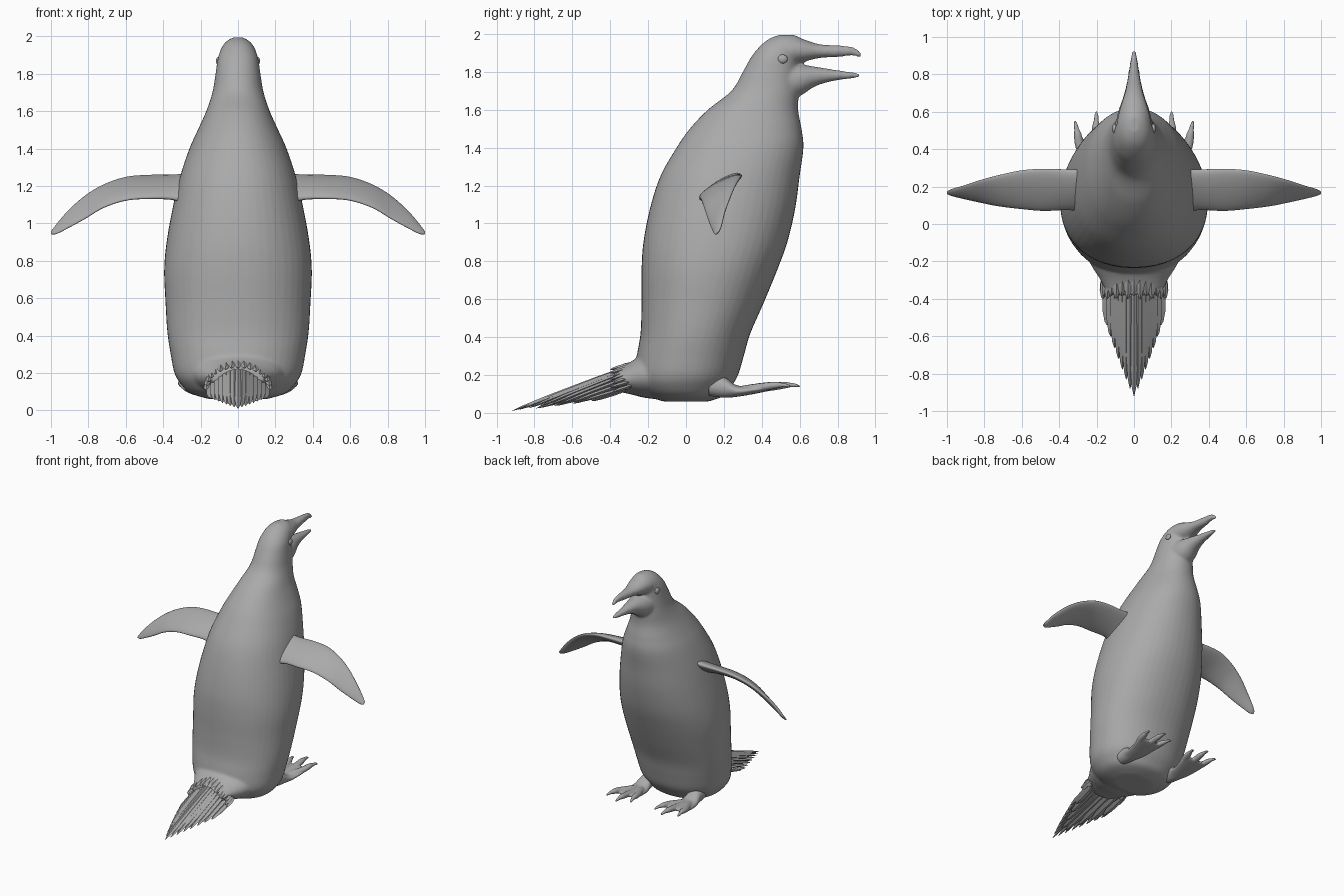
import bpy, bmesh, math
from mathutils import Vector as V

if "Cube" in bpy.data.objects:
    bpy.data.objects.remove(bpy.data.objects["Cube"])

grey = bpy.data.materials.new("plumage grey")
grey.diffuse_color = (0.4, 0.4, 0.4, 1)
grey.use_nodes = True
grey.node_tree.nodes["Principled BSDF"].inputs["Base Color"].default_value = grey.diffuse_color


def spline(rows, steps):
    """Catmull-Rom interpolation through rows of numbers."""
    out = []
    for i in range(len(rows) - 1):
        a, b, c, d = (rows[max(0, min(len(rows) - 1, i + k))] for k in (-1, 0, 1, 2))
        for s in range(steps):
            t = s / steps
            out.append([0.5 * (2 * q + (r - p) * t + (2 * p - 5 * q + 4 * r - w) * t * t
                               + (3 * q - p - 3 * r + w) * t ** 3)
                        for p, q, r, w in zip(a, b, c, d)])
    return out + [list(rows[-1])]


def loft(bm, stations, sides=32, power=2.0):
    """Skin superellipse rings given as (centre, half axis, half axis)."""
    def bend(v):
        return math.copysign(abs(v) ** (2 / power), v)
    rings = []
    for c, a, b in stations:
        angles = [2 * math.pi * k / sides for k in range(sides)]
        rings.append([bm.verts.new(c + a * bend(math.cos(t)) + b * bend(math.sin(t)))
                      for t in angles])
    for r, s in zip(rings, rings[1:]):
        for k in range(sides):
            n = (k + 1) % sides
            bm.faces.new((r[k], r[n], s[n], s[k]))
    bm.faces.new(rings[0][::-1])
    bm.faces.new(rings[-1])


def upright(rows, steps=5):
    """(z, back y, front y, half width) to stations."""
    return [(V((0, (b + f) / 2, z)), V((w, 0, 0)), V((0, (f - b) / 2, 0)))
            for z, b, f, w in spline(rows, steps)]


def lengthwise(rows, steps=5, x=0):
    """(y, low z, high z, half width) to stations."""
    return [(V((x, y, (l + h) / 2)), V((w, 0, 0)), V((0, 0, (h - l) / 2)))
            for y, l, h, w in spline(rows, steps)]


def finish(name, bm, angle=60):
    bmesh.ops.recalc_face_normals(bm, faces=bm.faces[:])
    me = bpy.data.meshes.new(name)
    bm.to_mesh(me)
    bm.free()
    me.materials.append(grey)
    ob = bpy.data.objects.new(name, me)
    bpy.context.collection.objects.link(ob)
    bpy.ops.object.select_all(action='DESELECT')
    ob.select_set(True)
    bpy.context.view_layer.objects.active = ob
    bpy.ops.object.shade_smooth_by_angle(angle=math.radians(angle))
    return ob


def mirror(ob):
    ob.modifiers.new("Mirror", 'MIRROR')


def fuse(ob, voxel, smooth):
    m = ob.modifiers.new("Fuse", 'REMESH')
    m.mode, m.voxel_size, m.use_smooth_shade = 'VOXEL', voxel, True
    m = ob.modifiers.new("Soften", 'SMOOTH')
    m.factor, m.iterations = 0.5, smooth


# Torso, neck and head
bm = bmesh.new()
loft(bm, upright([
    (0.06, -0.12, 0.12, 0.15), (0.09, -0.2, 0.2, 0.25), (0.14, -0.25, 0.24, 0.305),
    (0.2, -0.27, 0.275, 0.34), (0.3, -0.26, 0.305, 0.36), (0.42, -0.24, 0.34, 0.378),
    (0.58, -0.235, 0.41, 0.388), (0.75, -0.235, 0.48, 0.395), (0.9, -0.225, 0.535, 0.382),
    (1.08, -0.19, 0.577, 0.35), (1.25, -0.135, 0.6, 0.31), (1.4, -0.05, 0.62, 0.26),
    (1.5, 0.02, 0.61, 0.215), (1.6, 0.115, 0.592, 0.17), (1.7, 0.24, 0.595, 0.137),
    (1.8, 0.3, 0.59, 0.12), (1.88, 0.345, 0.59, 0.108), (1.94, 0.395, 0.615, 0.088),
    (1.975, 0.44, 0.61, 0.06), (1.995, 0.49, 0.57, 0.025)]), 48, 2.15)
# Upper and lower beak
loft(bm, lengthwise([
    (0.42, 1.85, 1.96, 0.07), (0.52, 1.835, 1.985, 0.092), (0.6, 1.848, 1.978, 0.08),
    (0.7, 1.872, 1.947, 0.05), (0.8, 1.878, 1.94, 0.03), (0.88, 1.885, 1.932, 0.018),
    (0.927, 1.872, 1.9, 0.01)]))
loft(bm, lengthwise([
    (0.42, 1.66, 1.83, 0.1), (0.52, 1.655, 1.845, 0.1), (0.6, 1.672, 1.84, 0.085),
    (0.68, 1.722, 1.828, 0.058), (0.76, 1.748, 1.815, 0.038), (0.85, 1.762, 1.802, 0.024),
    (0.92, 1.77, 1.792, 0.011)]))
# Rump under the tail feathers
loft(bm, lengthwise([
    (0, 0.07, 0.36, 0.28), (-0.12, 0.07, 0.35, 0.275), (-0.22, 0.08, 0.315, 0.23),
    (-0.3, 0.1, 0.265, 0.18), (-0.38, 0.115, 0.225, 0.14)]))
fuse(finish("body", bm), 0.0095, 8)

# Eyes
bm = bmesh.new()
bmesh.ops.create_uvsphere(bm, u_segments=20, v_segments=12, radius=0.026)
bmesh.ops.scale(bm, verts=bm.verts[:], vec=(0.5, 1, 0.9))
bmesh.ops.translate(bm, verts=bm.verts[:], vec=(0.104, 0.51, 1.868))
mirror(finish("eye", bm))

# Flippers: (x, leading y, leading z, trailing y, trailing z, half thickness)
bm = bmesh.new()
rows = spline([
    (0.24, 0.29, 1.27, 0.05, 1.09, 0.045), (0.34, 0.29, 1.255, 0.075, 1.13, 0.034),
    (0.48, 0.295, 1.255, 0.07, 1.135, 0.028), (0.6, 0.287, 1.245, 0.08, 1.125, 0.025),
    (0.72, 0.262, 1.205, 0.095, 1.085, 0.022), (0.82, 0.235, 1.145, 0.115, 1.025, 0.018),
    (0.91, 0.205, 1.065, 0.135, 0.975, 0.014), (0.97, 0.188, 0.995, 0.15, 0.945, 0.01),
    (0.998, 0.175, 0.958, 0.16, 0.942, 0.004)], 6)
stations = []
for i, (x, ly, lz, ty, tz, h) in enumerate(rows):
    lead, trail = V((x, ly, lz)), V((x, ty, tz))
    p, q = rows[max(i - 1, 0)], rows[min(i + 1, len(rows) - 1)]
    along = V((q[0] - p[0], 0, (q[2] + q[4] - p[2] - p[4]) / 2))
    chord = (lead - trail) / 2
    stations.append(((lead + trail) / 2, chord, along.cross(chord).normalized() * h))
loft(bm, stations, 28)
mirror(finish("flipper", bm))

# Webbed feet with three clawed toes
bm = bmesh.new()
loft(bm, lengthwise([
    (0.12, 0.09, 0.2, 0.05), (0.2, 0.08, 0.19, 0.055), (0.27, 0.085, 0.145, 0.07),
    (0.36, 0.1, 0.145, 0.088), (0.43, 0.115, 0.145, 0.095), (0.455, 0.125, 0.14, 0.085)],
    x=0.215), 24)
for mid, tip in (((0.14, 0.41), (0.105, 0.55)), ((0.205, 0.46), (0.2, 0.603)),
                 ((0.29, 0.42), (0.316, 0.553))):
    a, b, c = V((0.21, 0.24)), V(mid), V(tip)
    path = [(*a, 0.11, 0.028), (*a.lerp(b, 0.55), 0.127, 0.027), (*b, 0.139, 0.025),
            (*b.lerp(c, 0.4), 0.146, 0.022), (*b.lerp(c, 0.65), 0.147, 0.014),
            (*b.lerp(c, 0.85), 0.145, 0.011), (*c, 0.138, 0.005)]
    side = V((c.y - a.y, a.x - c.x, 0)).normalized()
    loft(bm, [(V((x, y, z)), side * r, V((0, 0, r * 0.85)))
              for x, y, z, r in spline(path, 4)], 14)
ob = finish("foot", bm)
fuse(ob, 0.006, 3)
mirror(ob)


# Tail feathers: narrow ridged blades fanned over an arch
def feather(bm, root, tip, width, thick):
    d = (tip - root).normalized()
    side = d.cross(V((0, 0, 1))).normalized()
    up = side.cross(d)
    loft(bm, [(root.lerp(tip, t), side * width * w, up * thick * w)
              for t, w in ((0, 0.7), (0.3, 1), (0.7, 0.95), (0.92, 0.55), (1, 0.08))], 4)


bm = bmesh.new()
for i in range(-7, 8):
    t = i / 7
    end = V((0.145 * t, -0.92 + 0.38 * abs(t) ** 1.15, 0.01 + 0.055 * abs(t)))
    feather(bm, V((0.15 * t, -0.3, 0.245 - 0.11 * t * t)), end, 0.022, 0.011)
    if i % 2:
        low = V((0.13 * t, -0.84 + 0.34 * abs(t), 0.018 + 0.045 * abs(t)))
        feather(bm, V((0.14 * t, -0.32, 0.15 - 0.03 * t * t)), low, 0.03, 0.01)
finish("tail_feathers", bm, 30)

# Short covert feathers ringing the tail root
bm = bmesh.new()
for i in range(-8, 9):
    t = i / 8
    x, z = 0.165 * math.sin(t * 1.6), 0.135 + 0.115 * math.cos(t * 1.6)
    feather(bm, V((x * 0.98, -0.29, z + 0.012)),
            V((x * 1.03, -0.385 - 0.015 * (i % 2), z - 0.02)), 0.017, 0.01)
finish("tail_coverts", bm, 30)
